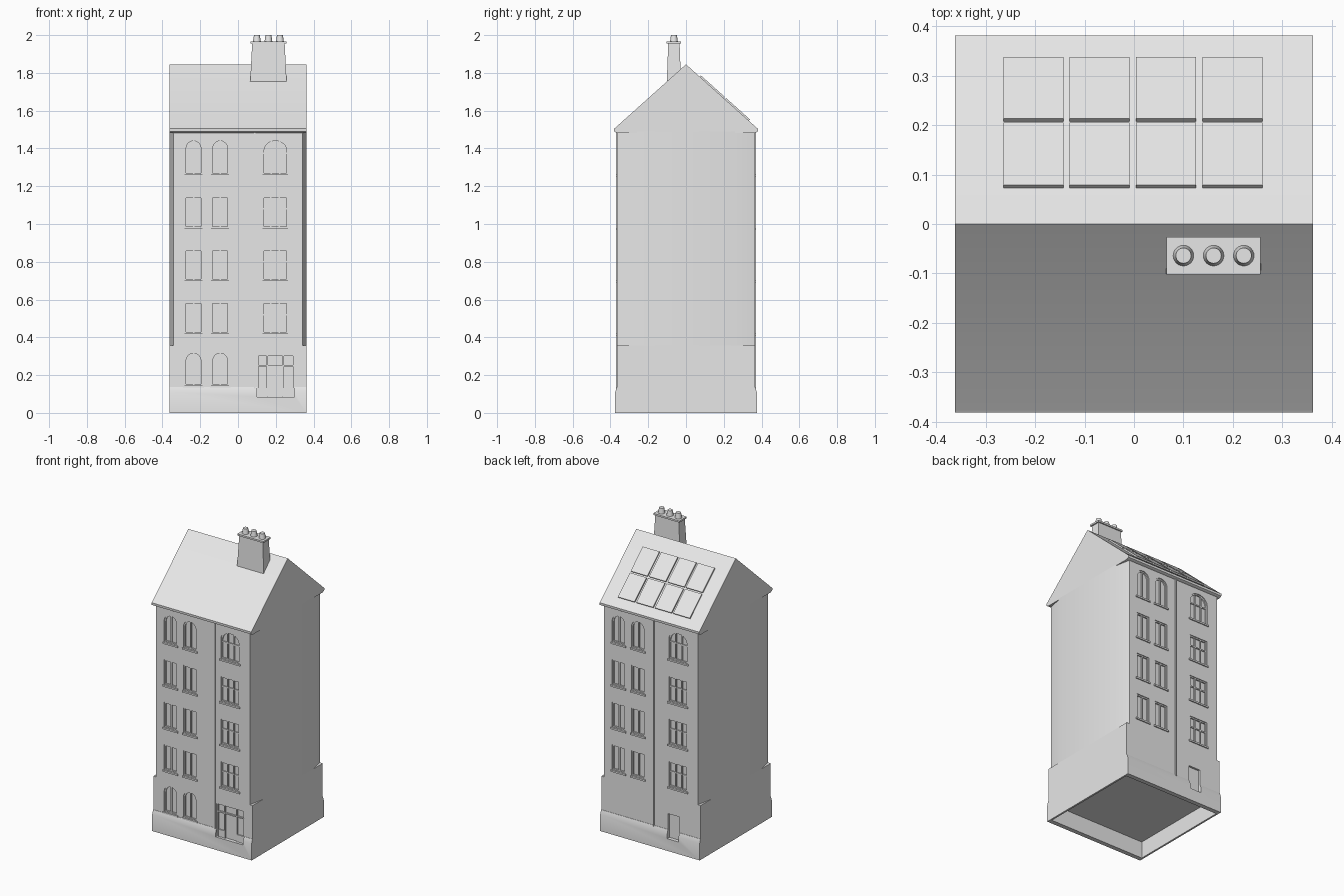
import bpy, bmesh, math
from mathutils import Matrix, Vector

if "Cube" in bpy.data.objects:
    bpy.data.objects.remove(bpy.data.objects["Cube"])

WALL = 0.364      # facade distance from the centre
HX = 0.362        # half width of the house
DEPTH = 0.013     # depth of window recesses

mat = bpy.data.materials.new("pale_grey")
mat.diffuse_color = (0.8, 0.8, 0.8, 1)
mat.use_nodes = True
mat.node_tree.nodes["Principled BSDF"].inputs["Base Color"].default_value = mat.diffuse_color


def finish(name, bm, angle=30):
    bmesh.ops.recalc_face_normals(bm, faces=bm.faces)
    me = bpy.data.meshes.new(name)
    bm.to_mesh(me)
    bm.free()
    me.materials.append(mat)
    ob = bpy.data.objects.new(name, me)
    bpy.context.collection.objects.link(ob)
    smooth(ob, angle)
    return ob


def activate(ob):
    bpy.ops.object.select_all(action='DESELECT')
    ob.select_set(True)
    bpy.context.view_layer.objects.active = ob


def smooth(ob, angle=30):
    activate(ob)
    bpy.ops.object.shade_smooth_by_angle(angle=math.radians(angle))


def loft(bm, a, b):
    """Closed solid between two matching loops of points."""
    va = [bm.verts.new(p) for p in a]
    vb = [bm.verts.new(p) for p in b]
    n = len(va)
    bm.faces.new(va)
    bm.faces.new(vb[::-1])
    for i in range(n):
        bm.faces.new((va[i], va[(i + 1) % n], vb[(i + 1) % n], vb[i]))


def on_wall(s, u, d, z):
    """Facade point: u along wall, d inwards; s=1 front, s=-1 back."""
    return (s * u, s * (-WALL + d), z)


def slab(bm, s, pts, d0, d1):
    loft(bm, [on_wall(s, u, d0, z) for u, z in pts], [on_wall(s, u, d1, z) for u, z in pts])


def rect(u0, u1, z0, z1):
    return [(u0, z0), (u1, z0), (u1, z1), (u0, z1)]


def outline(u0, u1, z0, z1, rise):
    """Window outline, with an elliptical arch when rise > 0."""
    if not rise:
        return rect(u0, u1, z0, z1)
    c, r = (u0 + u1) / 2, (u1 - u0) / 2
    arch = [(c + r * math.cos(math.pi * i / 12), z1 - rise + rise * math.sin(math.pi * i / 12))
            for i in range(13)]
    return [(u0, z0), (u1, z0)] + arch


cut = bmesh.new()
frames = bmesh.new()
sills = bmesh.new()


def window(s, u0, u1, z0, z1, rise=0.0, panes=2, transom=False):
    slab(cut, s, outline(u0, u1, z0, z1, rise), -0.05, DEPTH)
    # frame ring
    w = 0.008
    outer = outline(u0, u1, z0, z1, rise)
    inner = outline(u0 + w, u1 - w, z0 + w, z1 - w, rise and rise - w / 2)
    n = len(outer)
    rings = [[frames.verts.new(on_wall(s, u, d, z)) for u, z in pts]
             for pts, d in ((outer, 0.005), (inner, 0.005), (inner, DEPTH))]
    for a, b in zip(rings, rings[1:]):
        for i in range(n):
            j = (i + 1) % n
            frames.faces.new((a[i], a[j], b[j], b[i]))
    # mullions and transom
    for k in range(1, panes):
        c = u0 + (u1 - u0) * k / panes
        top = z1 - (rise * 0.1 if panes > 2 else 0) - w / 2
        slab(frames, s, rect(c - 0.004, c + 0.004, z0 + w / 2, top), 0.006, DEPTH + 0.001)
    if transom:
        zt = z0 + (z1 - z0) * 0.6
        slab(frames, s, rect(u0 + w / 2, u1 - w / 2, zt - 0.004, zt + 0.004), 0.0065, DEPTH + 0.001)
    # sill
    slab(sills, s, rect(u0 - 0.007, u1 + 0.007, z0 - 0.011, z0), -0.007, 0.004)


PAIR = ((-0.283, -0.188), (-0.142, -0.047))
for s in (1, -1):
    for z in (0.42, 0.70, 0.98):
        for u0, u1 in PAIR:
            window(s, u0, u1, z, z + 0.166)
        window(s, 0.13, 0.264, z, z + 0.166, panes=3, transom=True)
    for u0, u1 in PAIR:
        window(s, u0, u1, 1.262, 1.448, rise=0.046)
        if s == 1:
            window(s, u0, u1, 0.145, 0.324, rise=0.046)
    window(s, 0.13, 0.266, 1.262, 1.448, rise=0.055, panes=3, transom=True)

# front entrance and back door recesses
slab(cut, 1, rect(0.10, 0.30, 0.085, 0.30), -0.05, DEPTH)
slab(cut, -1, rect(0.125, 0.208, 0.08, 0.24), -0.05, DEPTH)
cutter = finish("opening_cutter", cut)
cutter.hide_render = True

finish("window_frames", frames)
finish("window_sills", sills)

# front entrance: posts, lintel, door and side panels
bm = bmesh.new()
for u in (0.104, 0.155, 0.24, 0.296):
    slab(bm, 1, rect(u - 0.004, u + 0.004, 0.085, 0.30), 0.004, DEPTH + 0.001)
slab(bm, 1, rect(0.10, 0.30, 0.246, 0.254), 0.003, DEPTH + 0.001)
for u0, u1 in ((0.105, 0.155), (0.24, 0.295)):
    slab(bm, 1, rect(u0, u1, 0.085, 0.132), 0.006, DEPTH + 0.001)
finish("entrance", bm)

bm = bmesh.new()
slab(bm, 1, rect(0.16, 0.235, 0.087, 0.245), 0.010, DEPTH + 0.001)
slab(bm, -1, rect(0.130, 0.203, 0.083, 0.235), 0.010, DEPTH + 0.001)
finish("doors", bm)

# rainwater pipes on each facade
bm = bmesh.new()
for s, u in ((1, 0.088), (-1, 0.02)):
    slab(bm, s, rect(u - 0.004, u + 0.004, 0.13, 1.49), -0.006, 0.002)
finish("drainpipes", bm)


def boolean(ob, cutter):
    mod = ob.modifiers.new("cut", 'BOOLEAN')
    mod.operation = 'DIFFERENCE'
    mod.solver = 'EXACT'
    mod.object = cutter
    activate(ob)
    bpy.ops.object.modifier_apply(modifier=mod.name)
    smooth(ob)


def along_x(name, profile, hx=HX):
    bm = bmesh.new()
    loft(bm, [(-hx, y, z) for y, z in profile], [(hx, y, z) for y, z in profile])
    return finish(name, bm)


def along_z(name, plan, z0, z1):
    bm = bmesh.new()
    loft(bm, [(x, y, z0) for x, y in plan], [(x, y, z1) for x, y in plan])
    return finish(name, bm)


# plinth, hollow from below
plinth = along_x("plinth", [(-0.375, 0), (-0.375, 0.11), (-0.366, 0.137),
                            (0.366, 0.137), (0.375, 0.11), (0.375, 0)])
hollow = along_z("hollow_cutter", rect(-0.35, 0.35, -0.345, 0.345), -0.1, 0.11)
hollow.hide_render = True

# ground floor and upper floors with slanted corners
ground = along_z("ground_floor", rect(-HX, HX, -WALL, WALL), 0.12, 0.357)
plan = [(HX, -0.26), (HX, 0.26), (0.342, WALL), (-0.342, WALL),
        (-HX, 0.26), (-HX, -0.26), (-0.342, -WALL), (0.342, -WALL)]
upper = along_z("upper_floors", plan, 0.357, 1.49)
for ob in (plinth, ground, upper):
    boolean(ob, cutter)
boolean(plinth, hollow)
for ob in (cutter, hollow):
    bpy.data.objects.remove(ob)

# gabled roof with eaves
EAVE, RIDGE, EY = 1.508, 1.845, 0.376
along_x("roof", [(-0.366, 1.482), (-0.38, 1.49), (-0.381, 1.505), (-EY, EAVE), (0, RIDGE),
                 (EY, EAVE), (0.381, 1.505), (0.38, 1.49), (0.366, 1.482)])

# solar panels lying on the back slope
slope = math.atan2(RIDGE - EAVE, EY)
normal = Vector((0, math.sin(slope), math.cos(slope)))
bm = bmesh.new()
for y0, y1 in ((0.073, 0.199), (0.207, 0.332)):
    for x in (-0.203, -0.070, 0.065, 0.199):
        y = (y0 + y1) / 2
        pos = Vector((x, y, RIDGE - y * math.tan(slope))) + normal * 0.0045
        bmesh.ops.create_cube(bm, size=1, matrix=Matrix.Translation(pos)
                              @ Matrix.Rotation(-slope, 4, 'X')
                              @ Matrix.Diagonal((0.121, (y1 - y0) / math.cos(slope), 0.009, 1)))
finish("solar_panels", bm)

# chimney stack, cap and pots
CX, CY = 0.161, -0.064


def level(hx, hy, z):
    return [(CX + a * hx, CY + b * hy, z) for a, b in ((-1, -1), (1, -1), (1, 1), (-1, 1))]


bm = bmesh.new()
loft(bm, level(0.097, 0.038, 1.74), level(0.086, 0.030, 1.958))
finish("chimney_stack", bm)
bm = bmesh.new()
loft(bm, level(0.095, 0.038, 1.955), level(0.095, 0.038, 1.966))
finish("chimney_cap", bm)
bm = bmesh.new()
for dx in (-0.061, 0, 0.061):
    bmesh.ops.create_cone(bm, cap_ends=True, segments=24, radius1=0.021, radius2=0.0155,
                          depth=0.035, matrix=Matrix.Translation((CX + dx, CY, 1.9825)))
finish("chimney_pots", bm)
